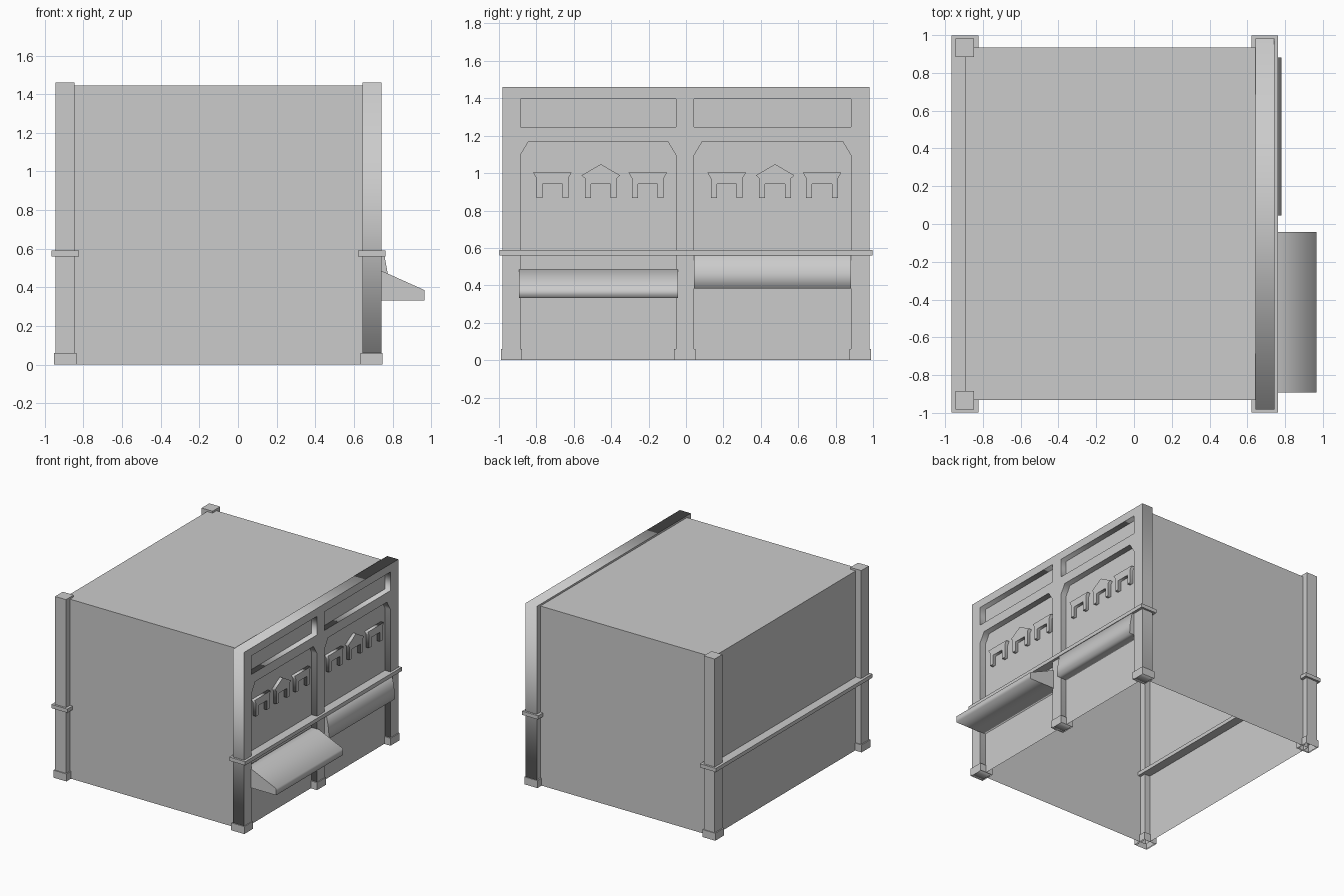
import bpy, bmesh
from math import radians
from mathutils import Matrix

if "Cube" in bpy.data.objects:
    bpy.data.objects.remove(bpy.data.objects["Cube"])

YZ = (radians(90), 0, radians(90))   # outline drawn in y,z, thickness along x
XZ = (radians(90), 0, 0)             # outline drawn in x,z, thickness along y


def box(name, x, y, z, open_bottom=False):
    bm = bmesh.new()
    size = (x[1] - x[0], y[1] - y[0], z[1] - z[0])
    mid = (sum(x) / 2, sum(y) / 2, sum(z) / 2)
    bmesh.ops.create_cube(bm, size=1, matrix=Matrix.Translation(mid) @ Matrix.Diagonal((*size, 1)))
    if open_bottom:
        bm.normal_update()
        low = [f for f in bm.faces if f.normal.z < -0.5]
        bmesh.ops.delete(bm, geom=low, context='FACES')
    me = bpy.data.meshes.new(name)
    bm.to_mesh(me)
    bm.free()
    ob = bpy.data.objects.new(name, me)
    bpy.context.collection.objects.link(ob)
    return ob


def plate(name, outlines, depth, loc, rot):
    """Filled flat outline (further outlines are holes) with thickness."""
    cu = bpy.data.curves.new(name + "_outline", 'CURVE')
    cu.dimensions = '2D'
    cu.fill_mode = 'BOTH'
    cu.extrude = depth / 2
    for pts in outlines:
        sp = cu.splines.new('POLY')
        sp.points.add(len(pts) - 1)
        for p, (a, b) in zip(sp.points, pts):
            p.co = (a, b, 0, 1)
        sp.use_cyclic_u = True
    tmp = bpy.data.objects.new(name + "_tmp", cu)
    bpy.context.collection.objects.link(tmp)
    deps = bpy.context.evaluated_depsgraph_get()
    me = bpy.data.meshes.new_from_object(tmp.evaluated_get(deps))
    bpy.data.objects.remove(tmp)
    ob = bpy.data.objects.new(name, me)
    ob.location, ob.rotation_euler = loc, rot
    bpy.context.collection.objects.link(ob)
    return ob


# Main body, open underneath
box("body", (-0.895, 0.693), (-0.932, 0.935), (0, 1.445), True)

# Facade frame: two chamfered bays open to the ground, two sign panels above
bays = [(-0.886, -0.053), (0.043, 0.882)]
outer = [(-0.982, 0)]
for a, b in bays:
    outer += [(a, 0), (a, 1.095), (a + 0.045, 1.17), (b - 0.045, 1.17), (b, 1.095), (b, 0)]
outer += [(0.982, 0), (0.982, 1.46), (-0.982, 1.46)]
signs = [[(a, 1.246), (b, 1.246), (b, 1.396), (a, 1.396)] for a, b in bays]
plate("facade_frame", [outer] + signs, 0.099, (0.693, 0, 0), YZ)

# Rear posts
for s, side in ((-1, "front"), (1, "back")):
    box(side + "_left_post", (-0.944, -0.846), sorted((s * 0.884, s * 0.982)), (0, 1.46), True)

# Plinths and belt rails
for cx, side in ((-0.895, "left"), (0.691, "right")):
    for cy in ([-0.933, 0.931] if side == "left" else [-0.933, -0.006, 0.931]):
        box(side + "_plinth", (cx - 0.058, cx + 0.058), (cy - 0.057, cy + 0.057), (0, 0.06), True)
    box(side + "_belt_rail", (cx - 0.07, cx + 0.072), (-0.998, 0.998), (0.56, 0.59))

# Raised stall motifs: flat tops at the sides, a gabled one in the middle
for a, b in bays:
    c = (a + b) / 2 + 0.009
    for dy, peak in ((-0.254, 0), (0.005, 0.06), (0.256, 0)):
        eave = 0.988 if peak else 1.003
        half = [(0.103, eave), (0.085, 0.972), (0.085, 0.867), (0.053, 0.867), (0.053, 0.943)]
        pts = half + [(-y, z) for y, z in reversed(half)]
        if peak:
            pts.append((0, eave + peak))
        plate("stall_motif", [pts], 0.04, (0.7, c + dy, 0), YZ)

# Sloping counter in the front bay
plate("counter", [[(0.693, 0.333), (0.965, 0.333), (0.965, 0.386), (0.74, 0.487), (0.693, 0.487)]],
      0.85, (0, -0.467, 0), XZ)

# Hanging wedge panel in the back bay
plate("hanging_panel", [[(0.693, 0.382), (0.782, 0.382), (0.776, 0.465), (0.757, 0.57), (0.693, 0.57)]],
      0.838, (0, 0.463, 0), XZ)
